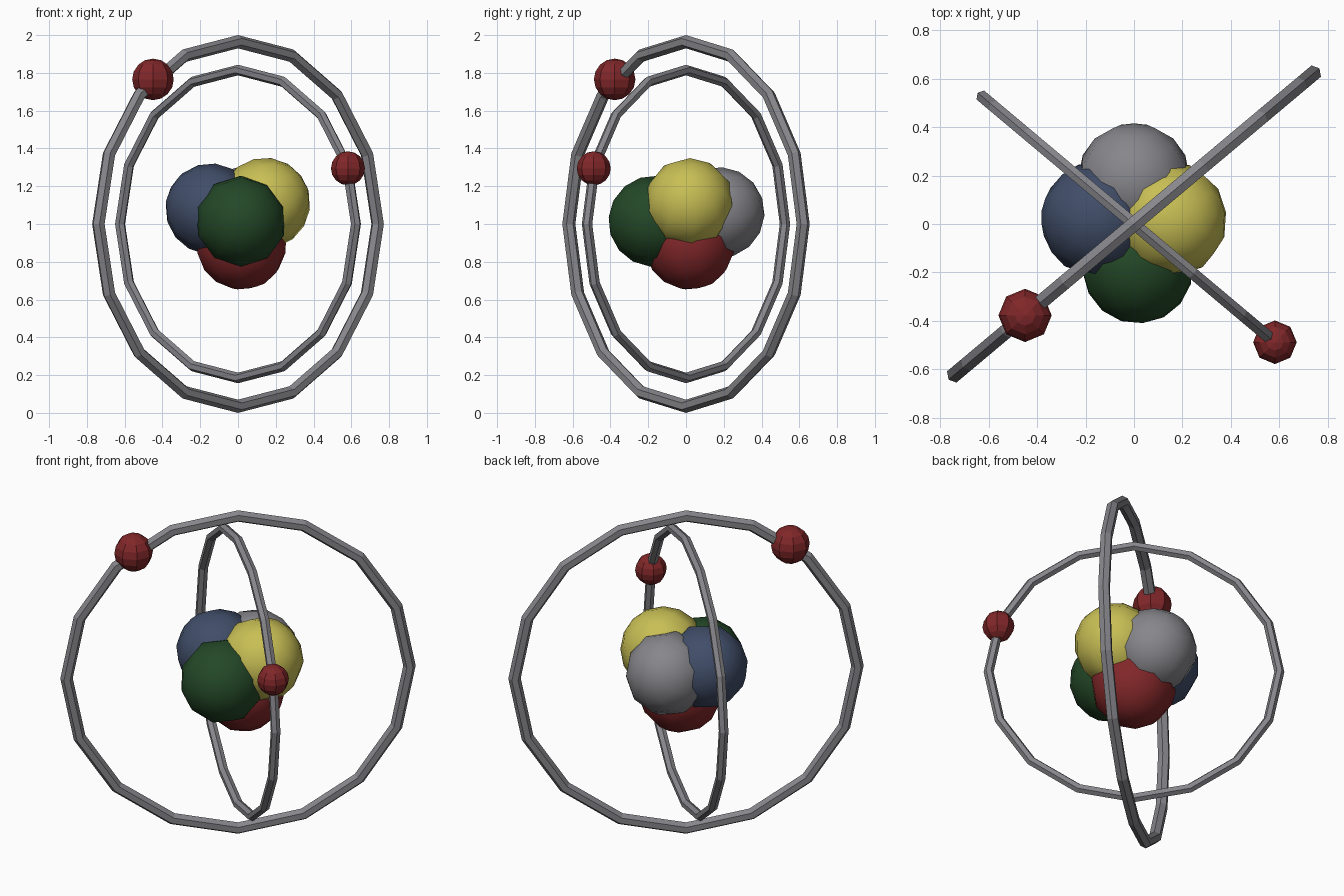
import bpy, math
from mathutils import Vector

if "Cube" in bpy.data.objects:
    bpy.data.objects.remove(bpy.data.objects["Cube"])


def material(name, rgb):
    m = bpy.data.materials.new(name)
    m.diffuse_color = (*rgb, 1)
    m.use_nodes = True
    m.node_tree.nodes["Principled BSDF"].inputs["Base Color"].default_value = m.diffuse_color
    return m


RED = material("red", (0.22, 0.02, 0.022))
GREEN = material("green", (0.017, 0.065, 0.02))
BLUE = material("slate_blue", (0.052, 0.075, 0.14))
YELLOW = material("yellow", (0.58, 0.52, 0.09))
GREY = material("grey", (0.24, 0.24, 0.26))
CENTRE = Vector((0, 0, 1))


def finish(name, mat, smooth=False):
    ob = bpy.context.object
    ob.name = name
    ob.data.materials.append(mat)
    if smooth:
        bpy.ops.object.shade_smooth_by_angle(angle=math.radians(50))
    return ob


def ball(name, loc, radius, mat, segments, rings, axis=(0, 0, 1), smooth=False):
    rot = Vector(axis).to_track_quat('Z', 'Y').to_euler()
    bpy.ops.mesh.primitive_uv_sphere_add(segments=segments, ring_count=rings,
                                         radius=radius, location=loc, rotation=rot)
    return finish(name, mat, smooth)


def orbit(name, major, minor, turn, electron_angle, electron_radius):
    # upright hexagonal-section ring
    bpy.ops.mesh.primitive_torus_add(major_segments=16, minor_segments=6,
                                     major_radius=major, minor_radius=minor,
                                     location=CENTRE,
                                     rotation=(math.pi / 2, 0, turn))
    finish(name + "_ring", GREY)
    # electron riding on the ring
    a = math.radians(electron_angle)
    h = major * math.cos(a)
    loc = CENTRE + Vector((h * math.cos(turn), h * math.sin(turn), major * math.sin(a)))
    ball(name + "_electron", loc, electron_radius, RED, 8, 8)


orbit("outer", 0.965, 0.035, math.radians(40), 127.5, 0.11)
orbit("inner", 0.815, 0.028, math.radians(-40), 21.2, 0.09)

# nucleus: five overlapping balls, poles pointing outward
for name, loc, mat in (
    ("nucleus_front", (0.015, -0.17, 1.015), GREEN),
    ("nucleus_back", (0.0, 0.175, 1.06), GREY),
    ("nucleus_left", (-0.145, 0.02, 1.08), BLUE),
    ("nucleus_right", (0.143, 0.018, 1.11), YELLOW),
    ("nucleus_bottom", (0.02, 0.02, 0.893), RED),
):
    ball(name, loc, 0.241, mat, 10, 8, Vector(loc) - CENTRE, smooth=True)
